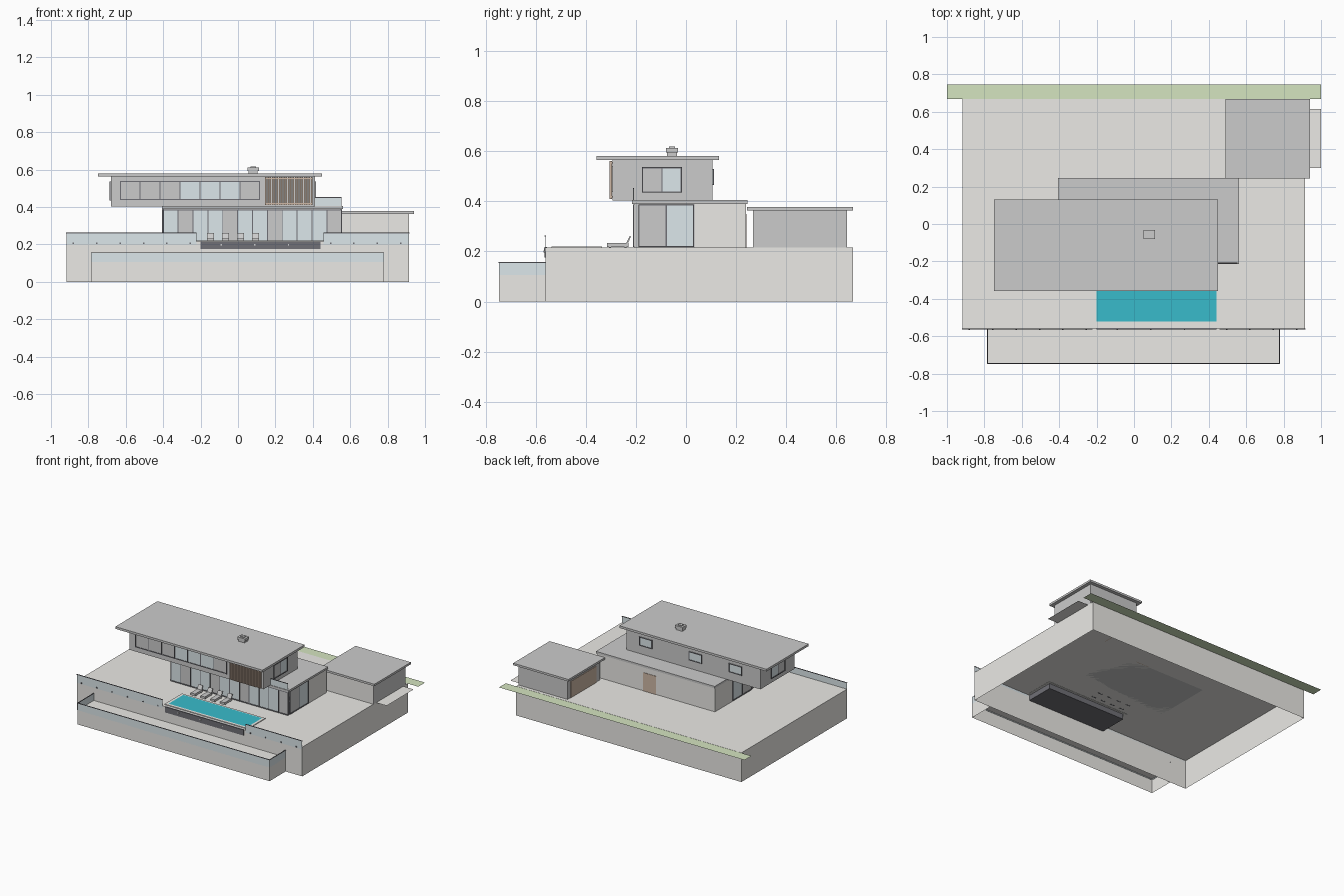
import bpy, bmesh
from mathutils import Matrix

if "Cube" in bpy.data.objects:
    bpy.data.objects.remove(bpy.data.objects["Cube"])


def mat(name, r, g, b):
    m = bpy.data.materials.new(name)
    m.diffuse_color = (r, g, b, 1)
    m.use_nodes = True
    m.node_tree.nodes["Principled BSDF"].inputs["Base Color"].default_value = m.diffuse_color
    return m


STONE = mat("pale_stone", 0.83, 0.82, 0.79)
GLASS = mat("glass", 0.72, 0.80, 0.83)
DARK = mat("dark_metal", 0.16, 0.16, 0.18)
WATER = mat("water", 0.04, 0.50, 0.60)
WOOD = mat("wood", 0.62, 0.48, 0.38)
GRASS = mat("grass", 0.66, 0.78, 0.53)


def box(name, x, y, z, m=None, open_bottom=False):
    """Box from (min, max) ranges."""
    bm = bmesh.new()
    bmesh.ops.create_cube(bm, size=1)
    for v in bm.verts:
        for i, (a, b) in enumerate((x, y, z)):
            v.co[i] = a if v.co[i] < 0 else b
    if open_bottom:
        bm.normal_update()
        low = [f for f in bm.faces if f.normal.z < -0.9]
        bmesh.ops.delete(bm, geom=low, context='FACES_ONLY')
    me = bpy.data.meshes.new(name)
    bm.to_mesh(me)
    bm.free()
    ob = bpy.data.objects.new(name, me)
    bpy.context.collection.objects.link(ob)
    if m:
        me.materials.append(m)
    return ob


def sheet(name, x, y, z, m):
    """Single flat horizontal face."""
    me = bpy.data.meshes.new(name)
    me.from_pydata([(x[0], y[0], z), (x[1], y[0], z), (x[1], y[1], z), (x[0], y[1], z)], [], [(0, 1, 2, 3)])
    me.materials.append(m)
    bpy.context.collection.objects.link(bpy.data.objects.new(name, me))


def window(name, side, pos, span, z, panes):
    """Framed row of panes on a wall; side is '-y', '+y', '-x' or '+x', L = glass, G = grey."""
    s = 1 if side[0] == '+' else -1
    t = 0.005

    def part(n, a, zz, d, m):
        depth = sorted((pos - s * 0.002, pos + s * d))
        if side[1] == 'y':
            box(n, a, depth, zz, m)
        else:
            box(n, depth, a, zz, m)
    w = (span[1] - span[0]) / len(panes)
    for i, k in enumerate(panes):
        a = span[0] + i * w
        part(f"{name}_pane_{i}", (a, a + w), z, 0.002, GLASS if k == 'L' else None)
        if i:
            part(f"{name}_mullion_{i}", (a - t / 2, a + t / 2), z, 0.005, DARK)
    for i, a in enumerate((span[0], span[1] - t)):
        part(f"{name}_jamb_{i}", (a, a + t), z, 0.006, DARK)
    for i, h in enumerate((z[0], z[1] - t)):
        part(f"{name}_rail_{i}", span, (h, h + t), 0.006, DARK)


def railing(name, x, y, z):
    """Thin glass balustrade with a dark cap."""
    box(name + "_glass", x, y, (z[0], z[1] - 0.004), GLASS)
    box(name + "_cap", (x[0] - 0.001, x[1] + 0.001), (y[0] - 0.001, y[1] + 0.001), (z[1] - 0.004, z[1]), DARK)


# site: hollow podium, lower terrace, lawn strip and driveway
box("podium", (-0.918, 0.915), (-0.56, 0.667), (0, 0.215), STONE, True)
box("lower_terrace", (-0.785, 0.78), (-0.747, -0.56), (0, 0.105), STONE, True)
sheet("lawn_strip", (-1, 1), (0.667, 0.747), 0.214, GRASS)
sheet("driveway", (0.915, 1), (0.30, 0.615), 0.214, STONE)

# balustrades
railing("podium_rail_left", (-0.918, -0.222), (-0.563, -0.56), (0.20, 0.263))
railing("podium_rail_right", (0.457, 0.915), (-0.563, -0.56), (0.20, 0.263))
railing("terrace_rail_front", (-0.785, 0.78), (-0.747, -0.744), (0.10, 0.158))
for n, x in (("left", -0.785), ("right", 0.777)):
    railing("terrace_rail_" + n, (x, x + 0.003), (-0.747, -0.56), (0.10, 0.158))
railing("balcony_rail", (0.41, 0.553), (-0.211, -0.208), (0.405, 0.453))

# glass clamps along the podium edge
for i in range(15):
    x = -0.88 + i * 0.125
    if not -0.25 < x < 0.47:
        box(f"rail_clamp_{i}", (x - 0.004, x + 0.004), (-0.567, -0.563), (0.203, 0.211), DARK)

# swimming pool
box("pool_basin", (-0.2, 0.44), (-0.565, -0.35), (0.175, 0.214), DARK)
box("pool_edge", (-0.2, 0.44), (-0.565, -0.555), (0.175, 0.217), DARK)
box("pool_coping", (-0.222, 0.457), (-0.537, -0.335), (0.213, 0.220), STONE)
sheet("pool_water", (-0.2, 0.44), (-0.52, -0.35), 0.2215, WATER)
for i in range(3):
    x = -0.09 + i * 0.18
    box(f"pool_light_{i}", (x - 0.004, x + 0.004), (-0.568, -0.565), (0.195, 0.203), STONE)

# sun loungers
for i in range(4):
    x = -0.165 + i * 0.08
    w = (x, x + 0.036)
    box(f"lounger_base_{i}", w, (-0.315, -0.23), (0.218, 0.233))
    for j, y in enumerate((-0.308, -0.245)):
        box(f"lounger_foot_{i}_{j}", w, (y, y + 0.008), (0.214, 0.219), DARK)
    back = box(f"lounger_back_{i}", w, (-0.006, 0.0), (0, 0.034))
    back.data.transform(Matrix.Translation((0, -0.234, 0.229)) @ Matrix.Rotation(-0.45, 4, 'X'))

# ground floor
box("ground_floor", (-0.4, 0.55), (-0.205, 0.236), (0.215, 0.39))
box("ground_floor_back_cladding", (-0.4, 0.55), (0.236, 0.239), (0.215, 0.39), STONE)
for n, x in (("left", (-0.403, -0.4)), ("right", (0.55, 0.553))):
    box("ground_floor_cladding_" + n, x, (0.035, 0.239), (0.215, 0.39), STONE)
box("ground_floor_roof", (-0.405, 0.562), (-0.215, 0.245), (0.39, 0.405))
window("front_glazing", '-y', -0.205, (-0.4, 0.555), (0.217, 0.388), "LGLLGLLGLLLG")
window("ground_right_window", '+x', 0.55, (-0.19, 0.032), (0.217, 0.388), "GL")
window("ground_left_window", '-x', -0.4, (-0.19, 0.032), (0.217, 0.388), "GL")
box("back_door", (0.075, 0.18), (0.236, 0.242), (0.215, 0.35), WOOD)

# upper floor
box("upper_floor", (-0.68, 0.412), (-0.293, 0.106), (0.404, 0.565))
box("main_roof", (-0.748, 0.45), (-0.358, 0.132), (0.564, 0.58))
window("upper_front_window", '-y', -0.293, (-0.63, 0.117), (0.438, 0.54), "GGGLLLG")
window("upper_right_window", '+x', 0.412, (-0.176, -0.016), (0.435, 0.537), "GL")
window("upper_left_window", '-x', -0.68, (-0.176, -0.016), (0.435, 0.537), "GL")
for i, x in enumerate((0.2, -0.205, -0.53)):
    window(f"upper_back_window_{i}", '+y', 0.106, (x, x + 0.105), (0.465, 0.53), "L")

# vertical timber screen
for i in range(21):
    x = 0.145 + i * 0.0122
    box(f"screen_slat_{i}", (x, x + 0.008), (-0.306, -0.295), (0.41, 0.56), WOOD)
for i, z in enumerate((0.415, 0.55)):
    box(f"screen_batten_{i}", (0.145, 0.397), (-0.298, -0.292), (z, z + 0.006), WOOD)

# chimney
box("chimney_stack", (0.055, 0.105), (-0.075, -0.035), (0.58, 0.598))
box("chimney_cap", (0.05, 0.112), (-0.079, -0.031), (0.594, 0.612))
box("chimney_vent", (0.066, 0.096), (-0.067, -0.043), (0.612, 0.618))

# garage
box("garage_walls", (0.515, 0.915), (0.27, 0.642), (0.215, 0.365))
box("garage_front_cladding", (0.515, 0.915), (0.267, 0.27), (0.215, 0.365), STONE)
box("garage_roof", (0.49, 0.94), (0.243, 0.667), (0.363, 0.378))
box("garage_side_door", (0.511, 0.516), (0.31, 0.61), (0.215, 0.335), WOOD)
